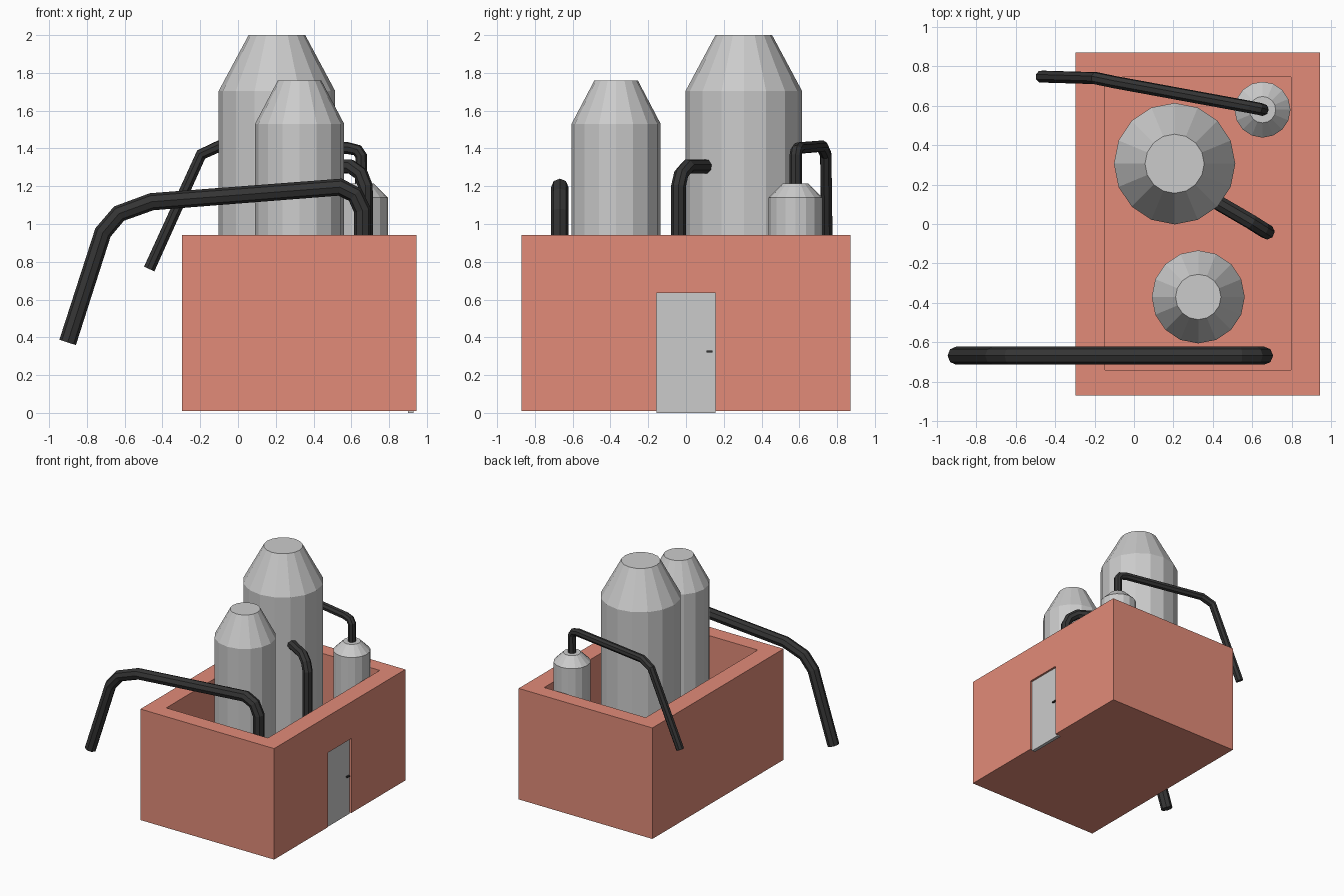
import bpy, bmesh, math

if "Cube" in bpy.data.objects:
    bpy.data.objects.remove(bpy.data.objects["Cube"])

FLOOR = 0.12


def material(name, rgb):
    m = bpy.data.materials.new(name)
    m.diffuse_color = (*rgb, 1)
    m.use_nodes = True
    m.node_tree.nodes["Principled BSDF"].inputs["Base Color"].default_value = m.diffuse_color
    return m


brick = material("brick_red", (0.76, 0.26, 0.19))
dark = material("dark_rubber", (0.035, 0.035, 0.035))


def box(name, lo, hi, mat=None):
    bm = bmesh.new()
    bmesh.ops.create_cube(bm, size=1)
    for v in bm.verts:
        v.co = [(a + b) / 2 + c * (b - a) for a, b, c in zip(lo, hi, v.co)]
    me = bpy.data.meshes.new(name)
    bm.to_mesh(me)
    bm.free()
    ob = bpy.data.objects.new(name, me)
    bpy.context.collection.objects.link(ob)
    if mat:
        me.materials.append(mat)
    return ob


def cut(target, cutter):
    mod = target.modifiers.new("cut", 'BOOLEAN')
    mod.operation = 'DIFFERENCE'
    mod.solver = 'EXACT'
    mod.object = cutter
    bpy.context.view_layer.objects.active = target
    bpy.ops.object.modifier_apply(modifier=mod.name)
    bpy.data.objects.remove(cutter)


def tank(name, x, y, r, shoulder, r_top, top, sides=16):
    # Stacked rings: straight wall, then a tapered shoulder with a flat lid
    bm = bmesh.new()
    rings = []
    for rad, z in ((r, FLOOR), (r, shoulder), (r_top, top)):
        rings.append([bm.verts.new((x + rad * math.cos(math.tau * i / sides),
                                    y + rad * math.sin(math.tau * i / sides), z))
                      for i in range(sides)])
    for a, b in zip(rings, rings[1:]):
        for i in range(sides):
            j = (i + 1) % sides
            bm.faces.new((a[i], a[j], b[j], b[i]))
    bm.faces.new(rings[-1])
    bm.faces.new(rings[0][::-1])
    me = bpy.data.meshes.new(name)
    bm.to_mesh(me)
    bm.free()
    bpy.context.collection.objects.link(bpy.data.objects.new(name, me))


def pipe(name, points, r):
    cu = bpy.data.curves.new(name, 'CURVE')
    cu.dimensions = '3D'
    cu.bevel_depth = r
    cu.bevel_resolution = 2
    cu.use_fill_caps = True
    sp = cu.splines.new('POLY')
    sp.points.add(len(points) - 1)
    for p, co in zip(sp.points, points):
        p.co = (*co, 1)
    sp.use_smooth = False
    cu.materials.append(dark)
    ob = bpy.data.objects.new(name, cu)
    bpy.context.collection.objects.link(ob)
    bpy.ops.object.select_all(action='DESELECT')
    ob.select_set(True)
    bpy.context.view_layer.objects.active = ob
    bpy.ops.object.convert(target='MESH')


# Open-topped building with a shallow door recess
building = box("building", (-0.297, -0.87, 0.01), (0.945, 0.87, 0.942), brick)
cut(building, box("cavity", (-0.148, -0.74, FLOOR), (0.796, 0.745, 1.2)))
cut(building, box("recess", (0.915, -0.155, -0.1), (1.1, 0.155, 0.635)))

# Door and handle
box("door", (0.9, -0.155, 0), (0.928, 0.155, 0.635))
box("door_handle", (0.925, 0.108, 0.32), (0.942, 0.14, 0.331), dark)

# Tanks
tank("large_tank", 0.206, 0.306, 0.308, 1.705, 0.15, 2.0)
tank("medium_tank", 0.326, -0.37, 0.236, 1.53, 0.115, 1.76)
tank("small_tank", 0.652, 0.58, 0.142, 1.14, 0.067, 1.215)

# Pipes
y = -0.668
pipe("front_pipe", [(a, y, z) for a, z in (
    (0.66, FLOOR), (0.66, 1.07), (0.62, 1.155), (0.54, 1.195), (-0.457, 1.118),
    (-0.63, 1.055), (-0.715, 0.955), (-0.902, 0.373))], 0.046)
pipe("middle_pipe", [(0.675, -0.04, FLOOR), (0.675, -0.04, 1.2), (0.65, -0.025, 1.265),
                     (0.595, 0.01, 1.305), (0.38, 0.135, 1.305)], 0.039)
pipe("rear_pipe", [(0.652, 0.58, 1.18), (0.652, 0.58, 1.36), (0.632, 0.585, 1.39),
                   (0.58, 0.595, 1.402), (-0.1, 0.72, 1.412), (-0.195, 0.74, 1.368),
                   (-0.47, 0.748, 0.762)], 0.032)
